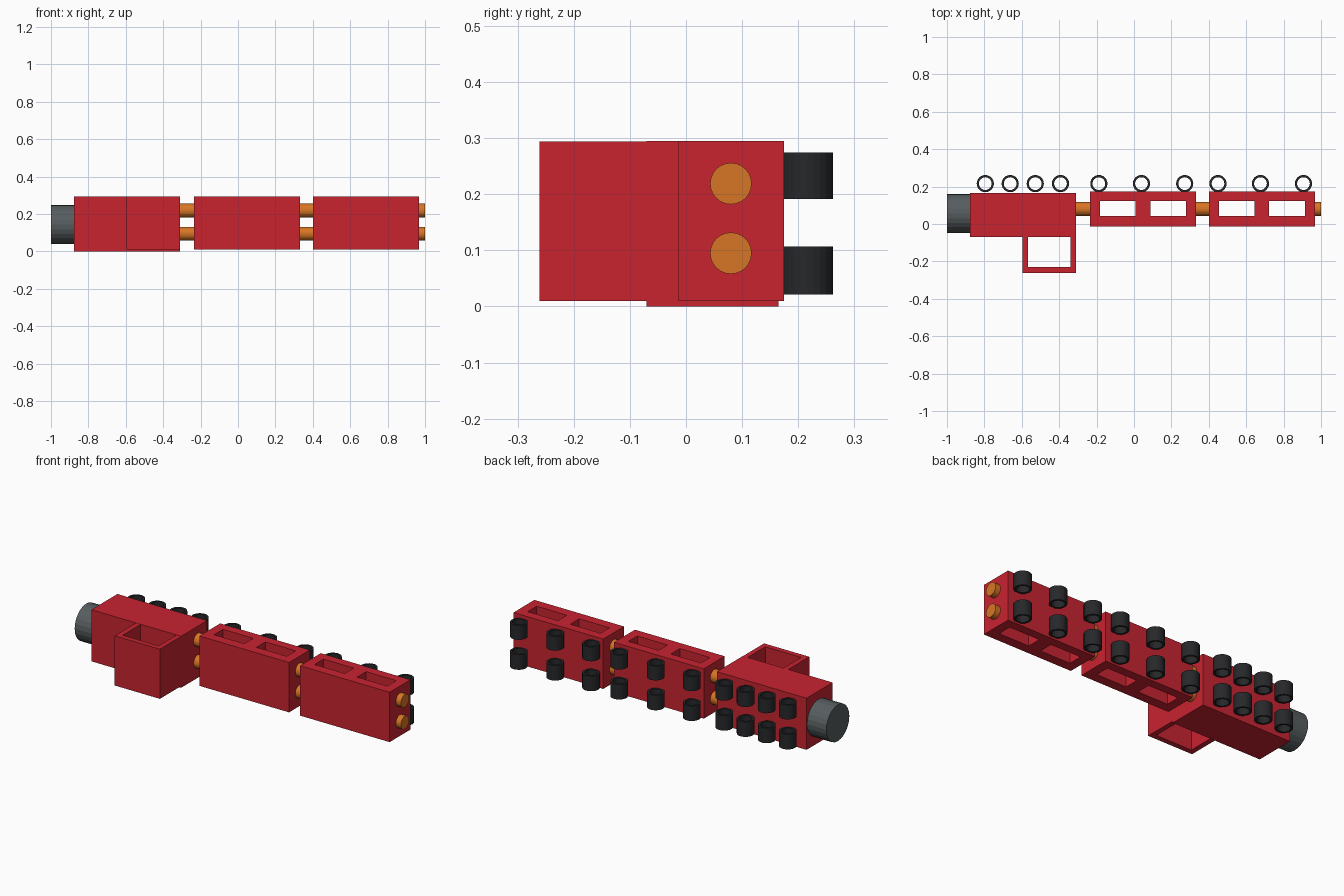
import bpy, bmesh, math
from mathutils import Matrix, Vector

if "Cube" in bpy.data.objects:
    bpy.data.objects.remove(bpy.data.objects["Cube"])


def material(name, rgb):
    m = bpy.data.materials.new(name)
    m.diffuse_color = (*rgb, 1)
    m.use_nodes = True
    m.node_tree.nodes["Principled BSDF"].inputs["Base Color"].default_value = m.diffuse_color
    return m


RED = material("red", (0.58, 0.017, 0.03))
ORANGE = material("orange", (0.68, 0.18, 0.018))
BLACK = material("black", (0.02, 0.021, 0.023))
GREY = material("dark_grey", (0.095, 0.11, 0.115))


def finish(bm, name, mat):
    bmesh.ops.recalc_face_normals(bm, faces=bm.faces)
    me = bpy.data.meshes.new(name)
    bm.to_mesh(me)
    bm.free()
    me.materials.append(mat)
    ob = bpy.data.objects.new(name, me)
    bpy.context.collection.objects.link(ob)
    return ob


def block(name, outer, z0, z1, holes=()):
    """Rectangle (x0, x1, y0, y1) with rectangular through-holes, extruded up z."""
    bm = bmesh.new()
    edges = []
    for x0, x1, y0, y1 in (outer, *holes):
        vs = [bm.verts.new((x, y, z0)) for x, y in ((x0, y0), (x1, y0), (x1, y1), (x0, y1))]
        edges += [bm.edges.new((vs[i], vs[(i + 1) % 4])) for i in range(4)]
    bmesh.ops.triangle_fill(bm, edges=edges, use_beauty=True, normal=(0, 0, 1))
    ext = bmesh.ops.extrude_face_region(bm, geom=bm.faces[:], use_keep_orig=True)
    top = [g for g in ext["geom"] if isinstance(g, bmesh.types.BMVert)]
    bmesh.ops.translate(bm, verts=top, vec=(0, 0, z1 - z0))
    return finish(bm, name, RED)


def rod(name, x0, x1, y, z, r, mat, sides=24):
    """Solid cylinder along x."""
    bm = bmesh.new()
    m = Matrix.Translation(((x0 + x1) / 2, y, z)) @ Matrix.Rotation(math.pi / 2, 4, 'Y')
    bmesh.ops.create_cone(bm, cap_ends=True, segments=sides, radius1=r, radius2=r,
                          depth=x1 - x0, matrix=m)
    return finish(bm, name, mat)


def wheel(name, x, y, z0, z1, ro=0.046, ri=0.034, sides=24):
    """Open ring with its axis along z."""
    bm = bmesh.new()
    rings = []
    for i in range(sides):
        a = 2 * math.pi * i / sides
        rings.append([bm.verts.new((x + r * math.cos(a), y + r * math.sin(a), z))
                      for r, z in ((ro, z0), (ro, z1), (ri, z1), (ri, z0))])
    for i in range(sides):
        a, b = rings[i], rings[(i + 1) % sides]
        for k in range(4):
            n = (k + 1) % 4
            bm.faces.new((a[k], b[k], b[n], a[n]))
    return finish(bm, name, BLACK)


# Engine: boiler block, open cab frame and chimney end
block("engine_body", (-0.878, -0.311, -0.07, 0.165), 0, 0.295)
block("cab_frame", (-0.597, -0.311, -0.261, -0.065), 0.01, 0.294,
      [(-0.567, -0.34, -0.231, -0.0701)])
rod("boiler_front", -1.0, -0.87, 0.057, 0.145, 0.104, GREY)

# Two wagons with pairs of through windows
for i, x in enumerate((-0.235, 0.401), 1):
    block(f"wagon_{i}", (x, x + 0.567, -0.013, 0.175), 0.01, 0.295,
          [(x + dx, x + dx + 0.191, 0.043, 0.124) for dx in (0.053, 0.322)])

# Paired coupling rods behind each vehicle
for i, (x0, x1) in enumerate(((-0.32, -0.225), (0.322, 0.41), (0.958, 1.0)), 1):
    for side, z in (("upper", 0.219), ("lower", 0.095)):
        rod(f"coupling_{i}_{side}", x0, x1, 0.08, z, 0.037, ORANGE)

# Wheels in two rows
wheel_x = (-0.795, -0.662, -0.528, -0.393, -0.188, 0.04, 0.271, 0.449, 0.676, 0.906)
for i, x in enumerate(wheel_x, 1):
    wheel(f"wheel_upper_{i}", x, 0.216, 0.192, 0.274)
    wheel(f"wheel_lower_{i}", x, 0.216, 0.021, 0.107)
